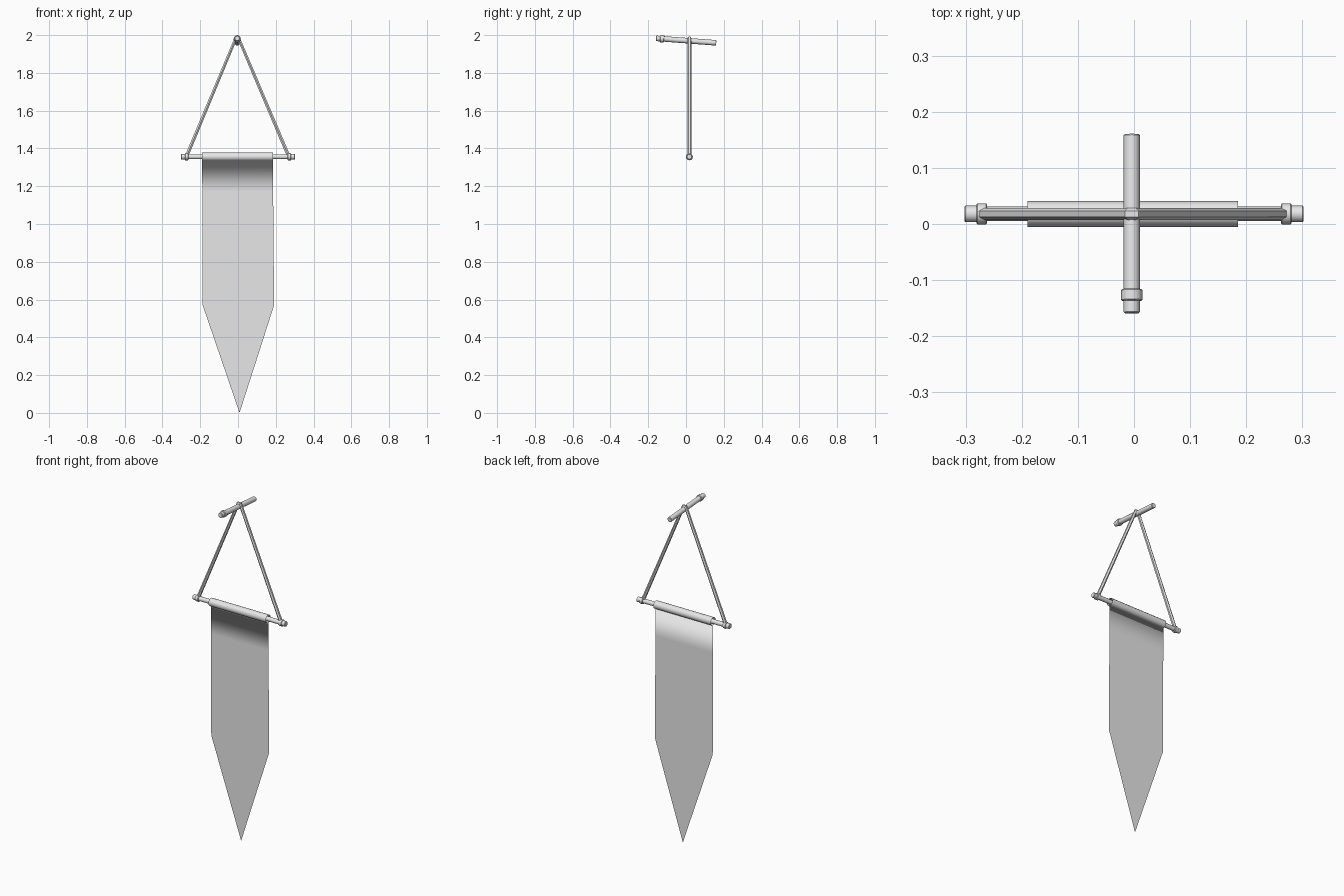
import bpy, bmesh, math
from mathutils import Vector

cube = bpy.data.objects.get("Cube")
if cube:
    bpy.data.objects.remove(cube, do_unlink=True)

GREY = (0.8, 0.8, 0.8, 1.0)
grey = bpy.data.materials.new("plain grey")
grey.use_nodes = True
grey.diffuse_color = GREY
grey.node_tree.nodes["Principled BSDF"].inputs["Base Color"].default_value = GREY

BAR_Y, BAR_Z = 0.018, 1.356


def rod(name, start, end, radius, sides=12):
    """Capped cylinder between two points with a small edge bevel."""
    start, end = Vector(start), Vector(end)
    axis = end - start
    bpy.ops.mesh.primitive_cylinder_add(vertices=sides, radius=radius, depth=axis.length,
                                        location=(start + end) / 2)
    ob = bpy.context.object
    ob.name = name
    ob.rotation_euler = axis.to_track_quat('Z', 'Y').to_euler()
    ob.data.materials.append(grey)
    bpy.ops.object.shade_smooth_by_angle(angle=math.radians(40))
    bevel = ob.modifiers.new("soft rim", 'BEVEL')
    bevel.width = 0.002
    bevel.limit_method = 'ANGLE'
    bevel.angle_limit = math.radians(60)
    return ob


# Wall peg, sloping down towards the back, with its collar
def peg_point(y):
    return (-0.004, y, 1.971 - 0.075 * y)

rod("wall_peg", peg_point(-0.159), peg_point(0.160), 0.0145)
rod("peg_collar", peg_point(-0.137), peg_point(-0.116), 0.019)

# Cross bar with thicker ends and collars
rod("cross_bar", (-0.285, BAR_Y, BAR_Z), (0.285, BAR_Y, BAR_Z), 0.013)
for side, label in ((1, "left"), (-1, "right")):
    rod(label + "_bar_end", (side * 0.275, BAR_Y, BAR_Z), (side * 0.302, BAR_Y, BAR_Z), 0.0148)
    rod(label + "_bar_collar", (side * 0.262, BAR_Y, BAR_Z), (side * 0.281, BAR_Y, BAR_Z), 0.0188)

# Hanging cord running over the peg
curve = bpy.data.curves.new("hanging_cord", 'CURVE')
curve.dimensions = '3D'
curve.bevel_depth = 0.0105
curve.bevel_resolution = 1
curve.use_fill_caps = True
line = curve.splines.new('POLY')
path = [(-0.271, 1.362), (-0.011, 1.984), (0.003, 1.984), (0.267, 1.362)]
line.points.add(len(path) - 1)
for point, (x, z) in zip(line.points, path):
    point.co = (x, BAR_Y, z, 1)
line.use_smooth = False
curve.materials.append(grey)
bpy.context.collection.objects.link(bpy.data.objects.new("hanging_cord", curve))

# Banner: a sleeve round the bar with the pointed cloth hanging from its lower edge
bm = bmesh.new()
SIDES, R = 12, 0.023
rings = []
for x in (-0.190, 0.185):
    ring = []
    for i in range(SIDES):
        a = -math.pi / 2 + 2 * math.pi * i / SIDES
        ring.append(bm.verts.new((x, BAR_Y + R * math.cos(a), BAR_Z + R * math.sin(a))))
    rings.append(ring)
for i in range(SIDES):
    j = (i + 1) % SIDES
    bm.faces.new((rings[0][i], rings[1][i], rings[1][j], rings[0][j]))
bmesh.ops.recalc_face_normals(bm, faces=bm.faces[:])
upper = (rings[0][0], rings[1][0])
for left_x, right_x, z in ((-0.189, 0.186, 1.17), (-0.187, 0.191, 0.57)):
    lower = (bm.verts.new((left_x, BAR_Y, z)), bm.verts.new((right_x, BAR_Y, z)))
    bm.faces.new((upper[0], lower[0], lower[1], upper[1]))
    upper = lower
tip = bm.verts.new((0.008, BAR_Y, 0.0))
bm.faces.new((upper[0], tip, upper[1]))
for face in bm.faces:
    face.smooth = True
mesh = bpy.data.meshes.new("banner_cloth")
bm.to_mesh(mesh)
bm.free()
mesh.materials.append(grey)
bpy.context.collection.objects.link(bpy.data.objects.new("banner_cloth", mesh))
